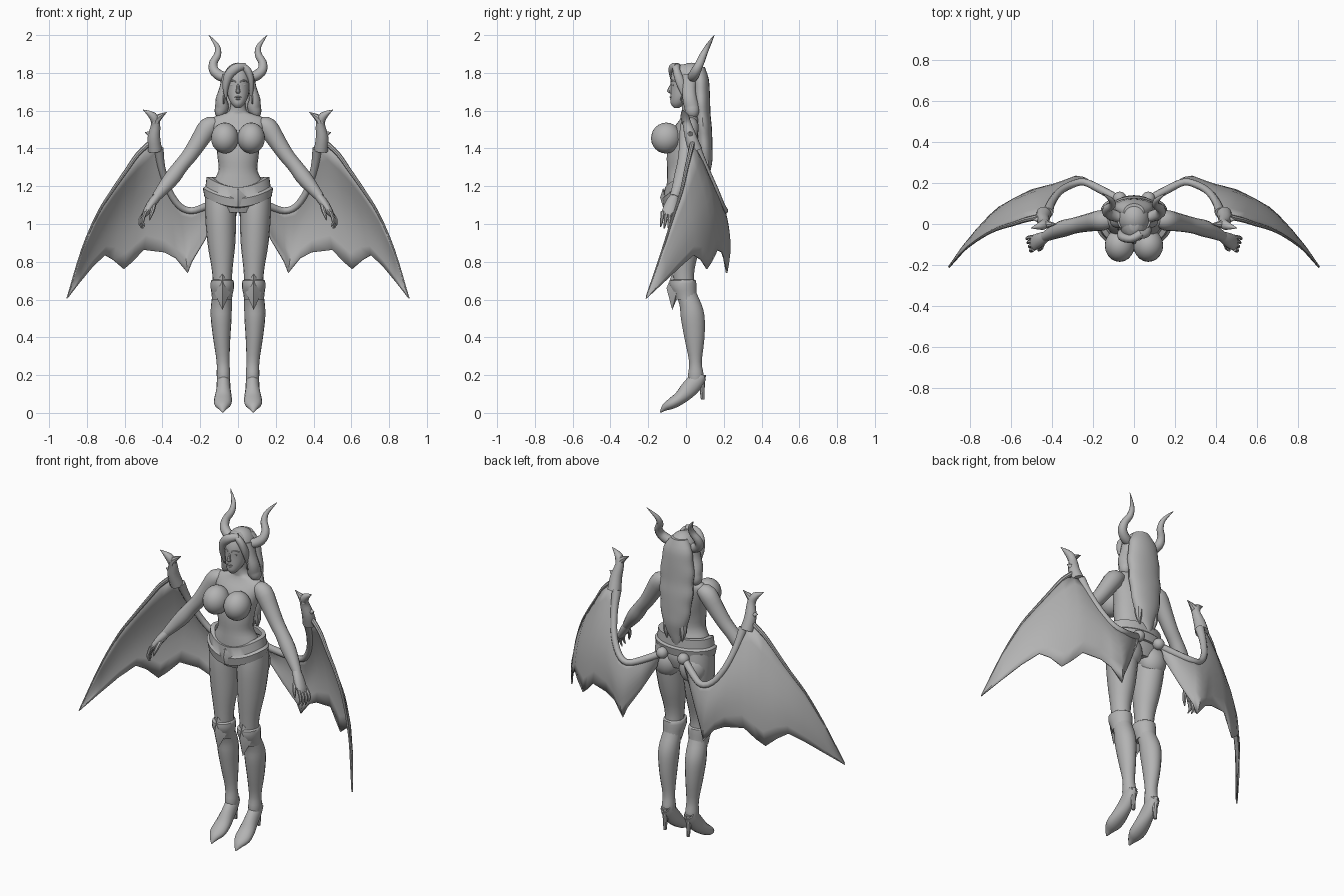
import bpy, bmesh, math
from mathutils import Vector, Matrix

grey = bpy.data.materials.new("plain_grey")
grey.diffuse_color = (0.45, 0.45, 0.45, 1)


def finish(name, bm, mirror=False):
    bmesh.ops.recalc_face_normals(bm, faces=bm.faces)
    me = bpy.data.meshes.new(name)
    bm.to_mesh(me)
    bm.free()
    me.materials.append(grey)
    ob = bpy.data.objects.new(name, me)
    bpy.context.collection.objects.link(ob)
    if mirror:
        m = ob.modifiers.new("mirror", 'MIRROR')
        m.use_clip = False
        m.use_mirror_merge = False
    return ob


def spline(pts, steps):
    """Catmull-Rom through tuples of any length."""
    out, n = [], len(pts)
    for i in range(n - 1):
        a, b, c, d = pts[max(i - 1, 0)], pts[i], pts[i + 1], pts[min(i + 2, n - 1)]
        for s in range(steps):
            t = s / steps
            out.append([0.5 * (2 * q + (r - p) * t + (2 * p - 5 * q + 4 * r - w) * t * t
                               + (3 * q - p - 3 * r + w) * t ** 3)
                        for p, q, r, w in zip(a, b, c, d)])
    return out + [list(pts[-1])]


def loft(name, rings, sides=14, mirror=False, flat=False, ref=(0, 1, 0), steps=3):
    """Rings are (x, y, z, rx, ry); flat keeps every ring horizontal."""
    rs, ref = spline(rings, steps), Vector(ref)
    bm, loops = bmesh.new(), []
    for i, r in enumerate(rs):
        t = Vector((0, 0, 1))
        if not flat:
            t = Vector(rs[min(i + 1, len(rs) - 1)][:3]) - Vector(rs[max(i - 1, 0)][:3])
            t.normalize()
        u = ref.cross(t).normalized()
        v = t.cross(u)
        loops.append([bm.verts.new(Vector(r[:3])
                      + u * max(r[3], .001) * math.cos(k * math.tau / sides)
                      + v * max(r[4], .001) * math.sin(k * math.tau / sides)) for k in range(sides)])
    for a, b in zip(loops, loops[1:]):
        for k in range(sides):
            j = (k + 1) % sides
            bm.faces.new((a[k], a[j], b[j], b[k]))
    bm.faces.new(loops[0])
    bm.faces.new(loops[-1])
    return finish(name, bm, mirror)


def tube(name, pts, **kw):
    """Round tube from (x, y, z, r)."""
    return loft(name, [(*p, p[3]) for p in pts], **kw)


def ball(name, c, r, mirror=False, tilt=0, seg=20):
    bm = bmesh.new()
    m = Matrix.Translation(c) @ Matrix.Rotation(tilt, 4, 'X') @ Matrix.Diagonal((*r, 1))
    bmesh.ops.create_uvsphere(bm, u_segments=seg, v_segments=seg // 2 + 2, radius=1, matrix=m)
    return finish(name, bm, mirror)


def diamond(name, c, w, up, down, depth, back, mirror=False):
    """Four-sided plate with a raised middle."""
    x, y, z = c
    bm = bmesh.new()
    rim = [bm.verts.new(p) for p in ((x, y + back * .3, z + up), (x + w, y + back, z),
                                     (x, y + back * .3, z - down), (x - w, y + back, z))]
    tip = bm.verts.new((x, y - depth, z))
    rear = bm.verts.new((x, y + back + .02, z))
    for k in range(4):
        bm.faces.new((rim[k], rim[(k + 1) % 4], tip))
        bm.faces.new((rim[(k + 1) % 4], rim[k], rear))
    return finish(name, bm, mirror)


# Torso and neck
loft("torso", [(0, .01, 1.06, .13, .085), (0, .005, 1.13, .165, .105), (0, -.01, 1.21, .14, .092),
               (0, -.02, 1.28, .104, .080), (0, -.02, 1.35, .108, .082), (0, -.01, 1.42, .118, .085),
               (0, .005, 1.50, .140, .075), (0, .02, 1.55, .150, .055), (0, .025, 1.578, .10, .045),
               (0, .022, 1.60, .045, .042), (0, .012, 1.69, .038, .042)], sides=24, flat=True)
ball("breast", (.07, -.105, 1.455), (.073, .08, .082), True, -.25)
ball("buttock", (.085, .055, 1.07), (.08, .07, .09), True)

# Head and face
loft("head", [(0, -.05, 1.615, .014, .014), (0, -.042, 1.635, .034, .038), (0, -.025, 1.67, .052, .057),
              (0, -.01, 1.72, .062, .071), (0, -.005, 1.77, .066, .077), (0, 0, 1.82, .05, .065),
              (0, 0, 1.845, .02, .03)], sides=20, flat=True)
loft("nose", [(0, -.074, 1.745, .006, .006), (0, -.085, 1.715, .009, .011),
              (0, -.088, 1.700, .012, .011), (0, -.078, 1.690, .006, .006)], sides=8, flat=True)
ball("upper_lip", (0, -.078, 1.672), (.018, .009, .005))
ball("lower_lip", (0, -.076, 1.662), (.015, .009, .006))
ball("eye", (.027, -.066, 1.735), (.014, .008, .007), True, seg=10)
tube("brow", [(.01, -.08, 1.752, .003), (.03, -.074, 1.760, .005), (.05, -.056, 1.752, .002)], sides=6, mirror=True)
tube("ear", [(.06, -.01, 1.69, .010), (.072, .0, 1.72, .014), (.088, .025, 1.76, .002)], sides=8, mirror=True)
tube("earring", [(.076, -.005 + .022 * math.cos(a * math.tau / 10), 1.66 + .022 * math.sin(a * math.tau / 10), .004)
                 for a in range(11)], sides=6, mirror=True, ref=(1, 0, 0), steps=1)

# Hair: cap, fringe, side locks and long back
ball("hair_cap", (0, .028, 1.762), (.079, .088, .092))
loft("fringe_sweep", [(.035, -.045, 1.835, .018, .02), (-.01, -.072, 1.825, .025, .02), (-.05, -.065, 1.785, .025, .022),
                      (-.066, -.048, 1.72, .016, .022), (-.062, -.04, 1.66, .004, .006)])
loft("fringe_short", [(.02, -.05, 1.84, .014, .02), (.052, -.05, 1.81, .02, .02),
                      (.07, -.03, 1.75, .016, .024), (.07, -.01, 1.68, .008, .012)])
loft("side_lock", [(.06, .02, 1.79, .022, .04), (.074, .015, 1.72, .024, .036), (.088, .02, 1.66, .03, .038),
                   (.085, .03, 1.62, .036, .04), (.092, .035, 1.585, .03, .034), (.075, .04, 1.555, .006, .01)], mirror=True)
loft("back_hair", [(0, .06, 1.83, .05, .04), (0, .075, 1.77, .088, .045), (0, .078, 1.70, .098, .048),
                   (0, .08, 1.64, .108, .048), (0, .085, 1.58, .103, .045), (0, .09, 1.52, .108, .046),
                   (0, .094, 1.46, .098, .045), (0, .098, 1.40, .094, .042), (0, .10, 1.34, .078, .040),
                   (0, .10, 1.28, .055, .030), (-.01, .10, 1.23, .03, .02), (-.012, .105, 1.18, .003, .003)],
     sides=20, flat=True)
tube("hair_tip", [(.045, .10, 1.36, .028), (.055, .105, 1.29, .02), (.05, .11, 1.235, .002)], mirror=True, sides=8)

# Horns
tube("horn", [(.055, .03, 1.775, .026), (.095, .04, 1.785, .028), (.128, .055, 1.815, .026), (.13, .075, 1.855, .022),
              (.108, .092, 1.895, .019), (.108, .112, 1.935, .014), (.13, .132, 1.97, .008), (.155, .15, 2.0, .001)],
     sides=10, mirror=True)

# Arms and hands
loft("arm", [(.11, .02, 1.535, .03, .035), (.155, .018, 1.515, .052, .05), (.205, .01, 1.44, .047, .046),
             (.255, .0, 1.365, .041, .041), (.30, -.01, 1.31, .039, .039), (.345, -.022, 1.25, .042, .041),
             (.39, -.04, 1.195, .035, .034), (.435, -.062, 1.14, .024, .025)], mirror=True)
loft("palm", [(.425, -.058, 1.15, .022, .024), (.455, -.075, 1.11, .024, .034), (.485, -.09, 1.065, .019, .038),
              (.497, -.095, 1.045, .012, .032)], mirror=True)
for i in range(4):
    y, d = -.063 - .02 * i, (0, .014, .016, .006)[i]
    tube("finger", [(.49, y, 1.065, .011), (.513 - .004 * i, y - .003, 1.035, .010),
                    (.523 - .006 * i, y - .008, 1.01 - d * .5, .008), (.521 - .009 * i, y - .012, .992 - d, .003)],
         sides=7, mirror=True, steps=2)
tube("thumb", [(.445, -.085, 1.11, .014), (.452, -.112, 1.075, .012), (.462, -.125, 1.045, .009),
               (.468, -.13, 1.02, .003)], sides=7, mirror=True)

# Belt: flared band that dips to the front
bm, N, loops = bmesh.new(), 36, []
for rx, ry, z in ((.14, .09, 1.25), (.166, .112, 1.25), (.172, .116, 1.20), (.186, .126, 1.19),
                  (.178, .118, 1.145), (.15, .09, 1.14)):
    loops.append([bm.verts.new((rx * math.cos(a), ry * math.sin(a),
                  z - .055 * max(0, -math.sin(a)) ** 2)) for a in (k * math.tau / N for k in range(N))])
for a, b in zip(loops, loops[1:]):
    for k in range(N):
        bm.faces.new((a[k], a[(k + 1) % N], b[(k + 1) % N], b[k]))
finish("belt", bm)
diamond("buckle", (0, -.125, 1.14), .048, .05, .052, .012, .012)

# Legs, boots and heels
loft("leg", [(.088, .01, 1.17, .086, .09), (.092, .01, 1.06, .083, .10), (.088, 0, .90, .074, .082),
             (.084, -.012, .76, .055, .058), (.083, -.006, .66, .05, .055), (.088, .025, .57, .055, .060),
             (.089, .036, .50, .055, .064), (.086, .045, .39, .045, .053), (.079, .05, .27, .034, .034),
             (.077, .052, .20, .036, .042), (.077, .05, .15, .03, .036)], sides=18, mirror=True, flat=True)
loft("boot_cuff", [(.085, .002, .60, .053, .058), (.084, -.005, .63, .056, .062), (.083, -.014, .665, .062, .070),
                   (.083, -.016, .70, .060, .070), (.083, -.012, .705, .05, .055)], sides=18, mirror=True, flat=True, steps=2)
diamond("knee_plate", (.083, -.085, .66), .052, .077, .115, .018, .04, True)
loft("foot", [(.077, .085, .20, .028, .03), (.077, .055, .17, .035, .045), (.077, .015, .125, .038, .046),
              (.079, -.03, .08, .046, .036), (.081, -.075, .05, .046, .03), (.081, -.11, .03, .028, .02),
              (.08, -.136, .003, .003, .003)], mirror=True, ref=(0, 0, 1))
tube("heel", [(.077, .08, .20, .026), (.077, .084, .15, .016), (.077, .088, .07, .009)], sides=8, mirror=True, flat=True)

# Wings: membrane lofted between the arm bone and the scalloped edge
arm = [(.075, .12, 1.14), (.166, .17, 1.095), (.245, .205, 1.07), (.31, .19, 1.095), (.367, .155, 1.18),
       (.405, .10, 1.30), (.42, .055, 1.40), (.465, .035, 1.43), (.53, .02, 1.37), (.59, .0, 1.285),
       (.67, -.025, 1.17), (.745, -.065, 1.05), (.826, -.125, .863), (.902, -.21, .615)]
edge = [(.10, .13, 1.06), (.177, .17, .915), (.245, .205, .80), (.266, .215, .74), (.33, .20, .82),
        (.39, .19, .85), (.50, .165, .863), (.56, .135, .80), (.604, .11, .762), (.66, .08, .81),
        (.705, .04, .836), (.77, -.03, .775), (.84, -.12, .69), (.906, -.212, .605)]
bm, cols, R = bmesh.new(), [], 7
for a, b in zip(arm, edge):
    a, b = Vector(a), Vector(b)
    puff = .08 * (a - b).length
    cols.append([bm.verts.new(a.lerp(b, r / R) + Vector((0, puff * math.sin(math.pi * r / R), 0)))
                 for r in range(R + 1)])
for a, b in zip(cols, cols[1:]):
    for r in range(R):
        bm.faces.new((a[r], a[r + 1], b[r + 1], b[r]))
wing = finish("wing_membrane", bm)
sol = wing.modifiers.new("thickness", 'SOLIDIFY')
sol.thickness, sol.offset = .008, 0
mir = wing.modifiers.new("mirror", 'MIRROR')
mir.use_mirror_merge = False
tube("wing_inner_bone", [(*p, r) for p, r in zip(arm[:7], (.02, .02, .018, .018, .018, .02, .026))], sides=10, mirror=True)
tube("wing_outer_bone", [(*p, .014 - .0018 * i) for i, p in enumerate(arm[7:])], sides=8, mirror=True)
ball("wing_joint", (.07, .125, 1.145), (.033, .033, .033), True)

# Wing claw: stalk with hooked points
tube("claw_main", [(.44, .05, 1.39, .038), (.445, .025, 1.46, .033), (.436, .005, 1.53, .024),
                   (.452, -.008, 1.572, .022), (.503, -.02, 1.605, .001)], sides=10, mirror=True)
tube("claw_hook", [(.44, .0, 1.535, .024), (.425, -.002, 1.56, .02), (.377, .0, 1.592, .001)], sides=8, mirror=True)
tube("claw_spur", [(.445, .025, 1.46, .026), (.47, .022, 1.478, .014), (.492, .02, 1.485, .001)], sides=8, mirror=True)

# Smooth shading with sharp edges kept
for ob in bpy.context.scene.objects:
    ob.select_set(True)
    bpy.context.view_layer.objects.active = ob
bpy.ops.object.shade_smooth_by_angle(angle=math.radians(40))
